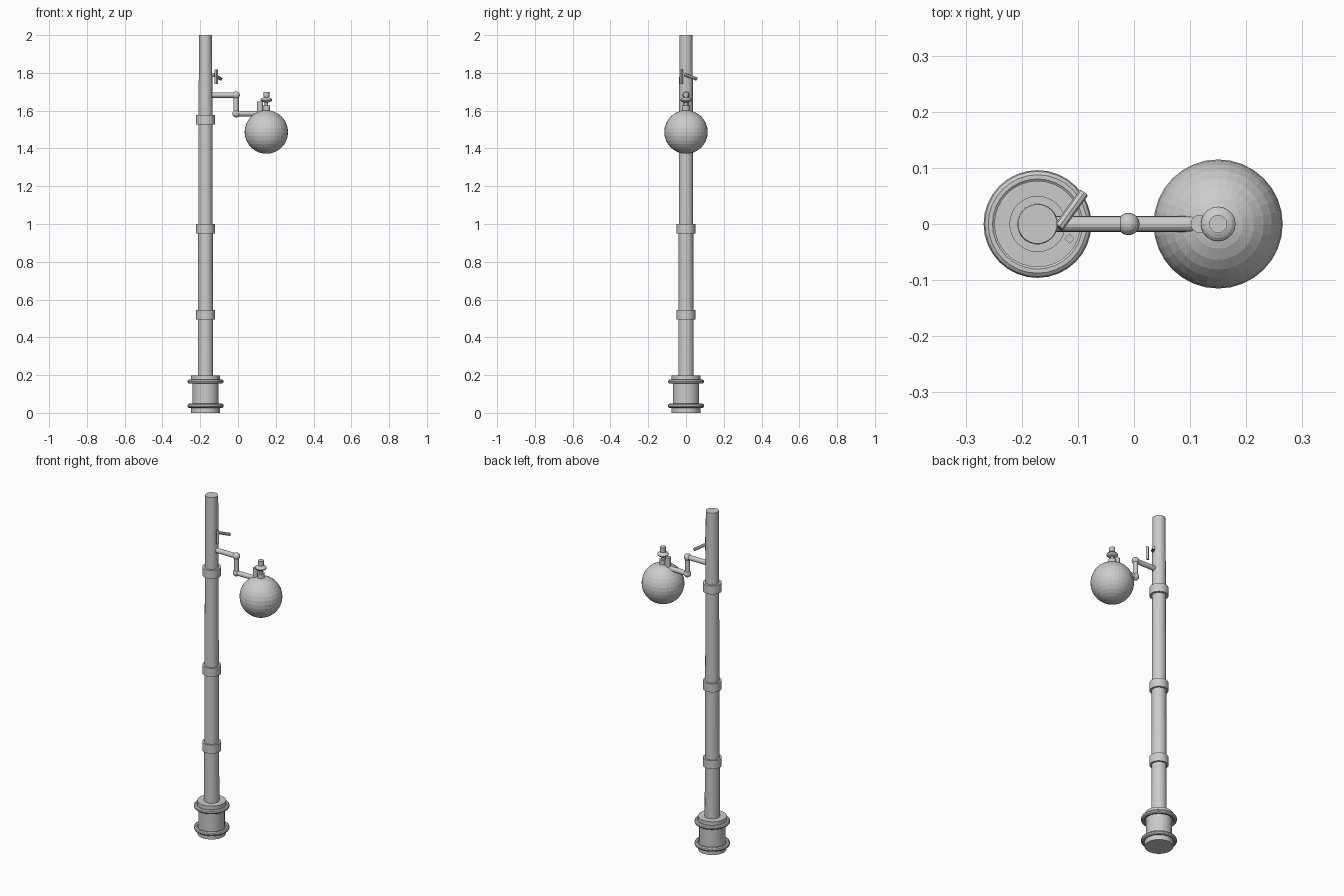
import bpy
import math
from mathutils import Vector

if "Cube" in bpy.data.objects:
    bpy.data.objects.remove(bpy.data.objects["Cube"])

PX = -0.172   # pole axis
GX = 0.15     # globe axis


def lathe(name, x, profile, n=32):
    """Closed surface of revolution from (radius, z) points, bottom to top."""
    verts, faces = [], []
    for r, z in profile:
        for i in range(n):
            a = 2 * math.pi * i / n
            verts.append((x + r * math.cos(a), r * math.sin(a), z))
    for k in range(len(profile) - 1):
        for i in range(n):
            j = (i + 1) % n
            faces.append((k * n + i, k * n + j, (k + 1) * n + j, (k + 1) * n + i))
    faces.append(tuple(reversed(range(n))))
    faces.append(tuple(range((len(profile) - 1) * n, len(profile) * n)))
    mesh = bpy.data.meshes.new(name)
    mesh.from_pydata(verts, [], faces)
    ob = bpy.data.objects.new(name, mesh)
    bpy.context.collection.objects.link(ob)
    return ob


def rod(name, a, b, r, n=16):
    a, b = Vector(a), Vector(b)
    d = b - a
    bpy.ops.mesh.primitive_cylinder_add(vertices=n, radius=r, depth=d.length, location=(a + b) / 2)
    ob = bpy.context.object
    ob.name = name
    ob.rotation_euler = d.to_track_quat('Z', 'Y').to_euler()
    return ob


def ball(name, loc, r, seg=16, rings=10, squash=1.0):
    bpy.ops.mesh.primitive_uv_sphere_add(segments=seg, ring_count=rings, radius=r, location=loc)
    ob = bpy.context.object
    ob.name = name
    ob.scale.z = squash
    return ob


# Pedestal with wider foot and top plates
lathe("base", PX, [(0.076, 0), (0.076, 0.03), (0.07, 0.045), (0.07, 0.16), (0.077, 0.17), (0.077, 0.197)])
for i, z in enumerate((0.037, 0.166)):
    bpy.ops.mesh.primitive_torus_add(major_segments=32, minor_segments=10, major_radius=0.084,
                                     minor_radius=0.012, location=(PX, 0, z))
    bpy.context.object.name = f"base_ring_{i + 1}"

# Tapered pole and its bands
lathe("pole", PX, [(0.041, 0.19), (0.035, 2.0)])
for i, z in enumerate((0.52, 0.974, 1.552)):
    lathe(f"pole_band_{i + 1}", PX, [(0.05, z - 0.025), (0.05, z + 0.025)])

# Stepped arm with ball joints
rod("arm_upper", (PX, 0, 1.682), (-0.01, 0, 1.682), 0.014)
rod("arm_drop", (-0.01, 0, 1.682), (-0.01, 0, 1.584), 0.014)
rod("arm_lower", (-0.01, 0, 1.584), (0.12, 0, 1.584), 0.014)
ball("joint_upper", (-0.01, 0, 1.682), 0.02)
ball("joint_lower", (-0.01, 0, 1.584), 0.02)
rod("arm_end_post", (0.117, 0, 1.575), (0.117, 0, 1.648), 0.016)

# Globe, neck and finial
ball("globe", (GX, 0, 1.487), 0.115, 32, 16)
rod("globe_neck", (GX, 0, 1.59), (GX, 0, 1.628), 0.02)
rod("finial_stem", (GX, 0, 1.62), (GX, 0, 1.68), 0.009)
ball("finial_disc", (GX, 0, 1.657), 0.031, 20, 10, 0.45)
rod("finial_knob", (GX, 0, 1.672), (GX, 0, 1.7), 0.016)

# Small bracket pieces beside the pole
rod("bracket_post", (-0.115, -0.026, 1.74), (-0.115, -0.026, 1.817), 0.009, 4)
rod("bracket_bar", (-0.134, -0.006, 1.791), (-0.09, 0.055, 1.768), 0.009, 8)
